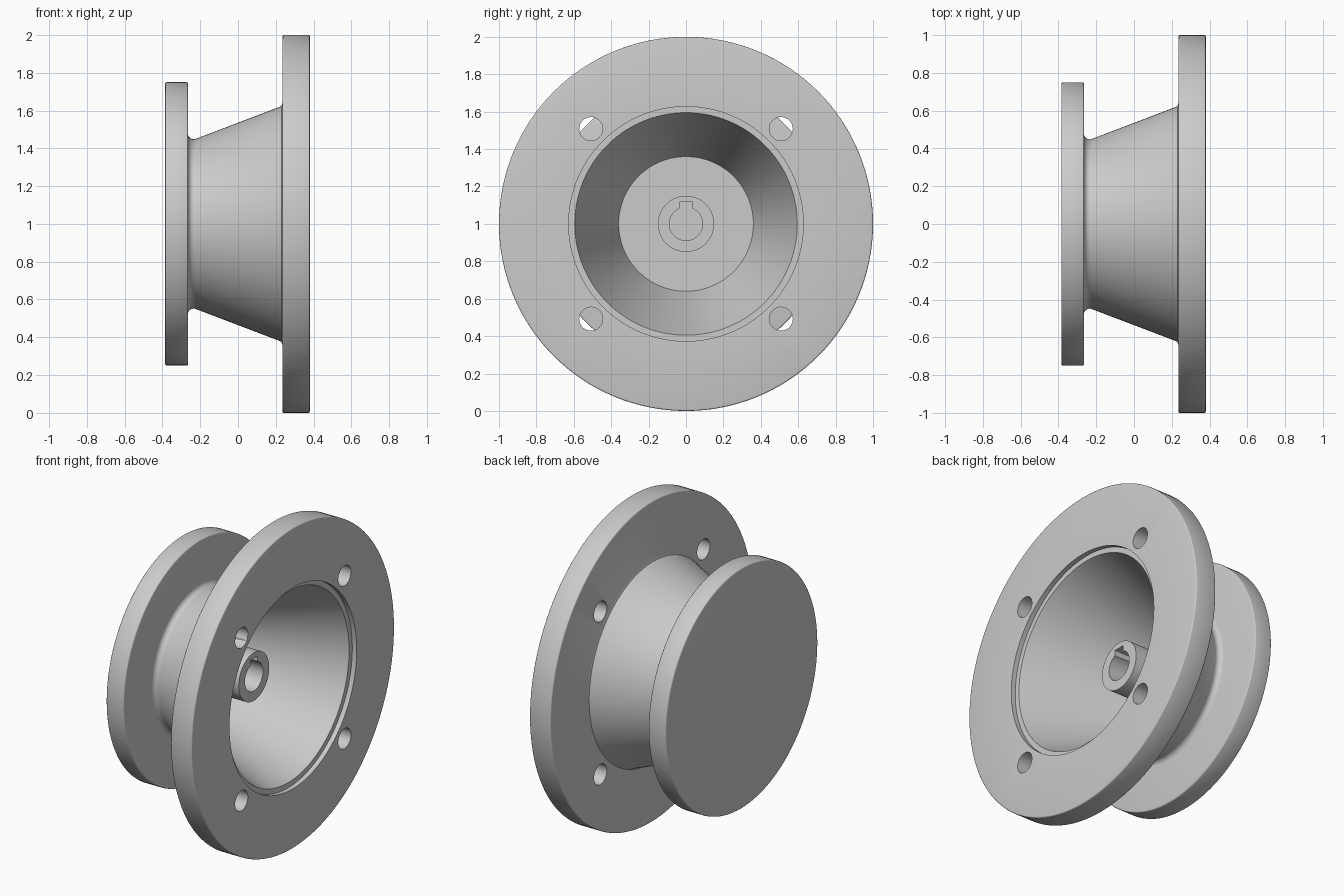
import bpy, bmesh
from math import sin, cos, pi, asin, radians
from mathutils import Matrix

if "Cube" in bpy.data.objects:
    bpy.data.objects.remove(bpy.data.objects["Cube"])

AXIS_Z = 1.0


def make_object(name, bm):
    bmesh.ops.recalc_face_normals(bm, faces=bm.faces)
    mesh = bpy.data.meshes.new(name)
    bm.to_mesh(mesh)
    bm.free()
    obj = bpy.data.objects.new(name, mesh)
    bpy.context.collection.objects.link(obj)
    return obj


def lathe(name, profile, steps=128):
    """Revolve (x, radius) points around the horizontal axis."""
    bm = bmesh.new()
    vs = [bm.verts.new((x, 0, r)) for x, r in profile]
    es = [bm.edges.new(p) for p in zip(vs, vs[1:])]
    bmesh.ops.spin(bm, geom=vs + es, cent=(0, 0, 0), axis=(1, 0, 0),
                   angle=2 * pi, steps=steps)
    bmesh.ops.remove_doubles(bm, verts=bm.verts, dist=1e-5)
    bmesh.ops.translate(bm, verts=bm.verts, vec=(0, 0, AXIS_Z))
    return make_object(name, bm)


def prism(name, outline, x0, x1):
    """Extrude a (y, z) outline along x."""
    bm = bmesh.new()
    face = bm.faces.new([bm.verts.new((x0, y, z + AXIS_Z)) for y, z in outline])
    ext = bmesh.ops.extrude_face_region(bm, geom=[face])
    moved = [g for g in ext["geom"] if isinstance(g, bmesh.types.BMVert)]
    bmesh.ops.translate(bm, verts=moved, vec=(x1 - x0, 0, 0))
    return make_object(name, bm)


def arc(cx, cy, r, a0, a1, n):
    return [(cx + r * cos(a0 + (a1 - a0) * i / n),
             cy + r * sin(a0 + (a1 - a0) * i / n)) for i in range(n + 1)]


# Flanged cone housing with inner hub
e = 0.008
profile = [(-0.385, 0)]
profile += arc(-0.385 + e, 0.75 - e, e, pi, pi / 2, 3)
profile += arc(-0.265 - e, 0.75 - e, e, pi / 2, 0, 3)
profile += arc(-0.235, 0.478, 0.03, pi, pi * 1.61, 7)     # small end fillet
profile += [(0.222, 0.620), (0.230, 0.626), (0.235, 0.640)]
profile += arc(0.235 + e, 1 - e, e, pi, pi / 2, 3)
profile += arc(0.38 - e, 1 - e, e, pi / 2, 0, 3)
profile += [(0.38, 0.627), (0.35, 0.627), (0.35, 0.595),  # locating recess
            (-0.28, 0.36), (-0.28, 0.15),                 # inner cone and floor
            (0.11, 0.15), (0.11, 0)]                      # hub
housing = lathe("flanged_cone_housing", profile)

# Keyed bore and bolt hole cutters
half, bore_r = 0.036, 0.089
t = asin(half / bore_r)
bore = arc(0, 0, bore_r, pi / 2 + t, 2.5 * pi - t, 48)
bore += [(half, 0.116), (-half, 0.116)]
cutters = [prism("keyed_bore_cutter", bore, -0.28, 0.2)]
for sy in (-1, 1):
    for sz in (-1, 1):
        ring = arc(sy * 0.508, sz * 0.508, 0.063, 0, 2 * pi, 40)[:-1]
        cutters.append(prism("bolt_hole_cutter", ring, 0.15, 0.45))

bpy.context.view_layer.objects.active = housing
for c in cutters:
    c.hide_render = True
    mod = housing.modifiers.new("cut", "BOOLEAN")
    mod.operation = "DIFFERENCE"
    mod.solver = "EXACT"
    mod.object = c
    bpy.ops.object.modifier_apply(modifier=mod.name)
    bpy.data.objects.remove(c)

# Smooth shading with crisp edges
bpy.ops.object.select_all(action="DESELECT")
housing.select_set(True)
bpy.ops.object.shade_smooth_by_angle(angle=radians(32))
